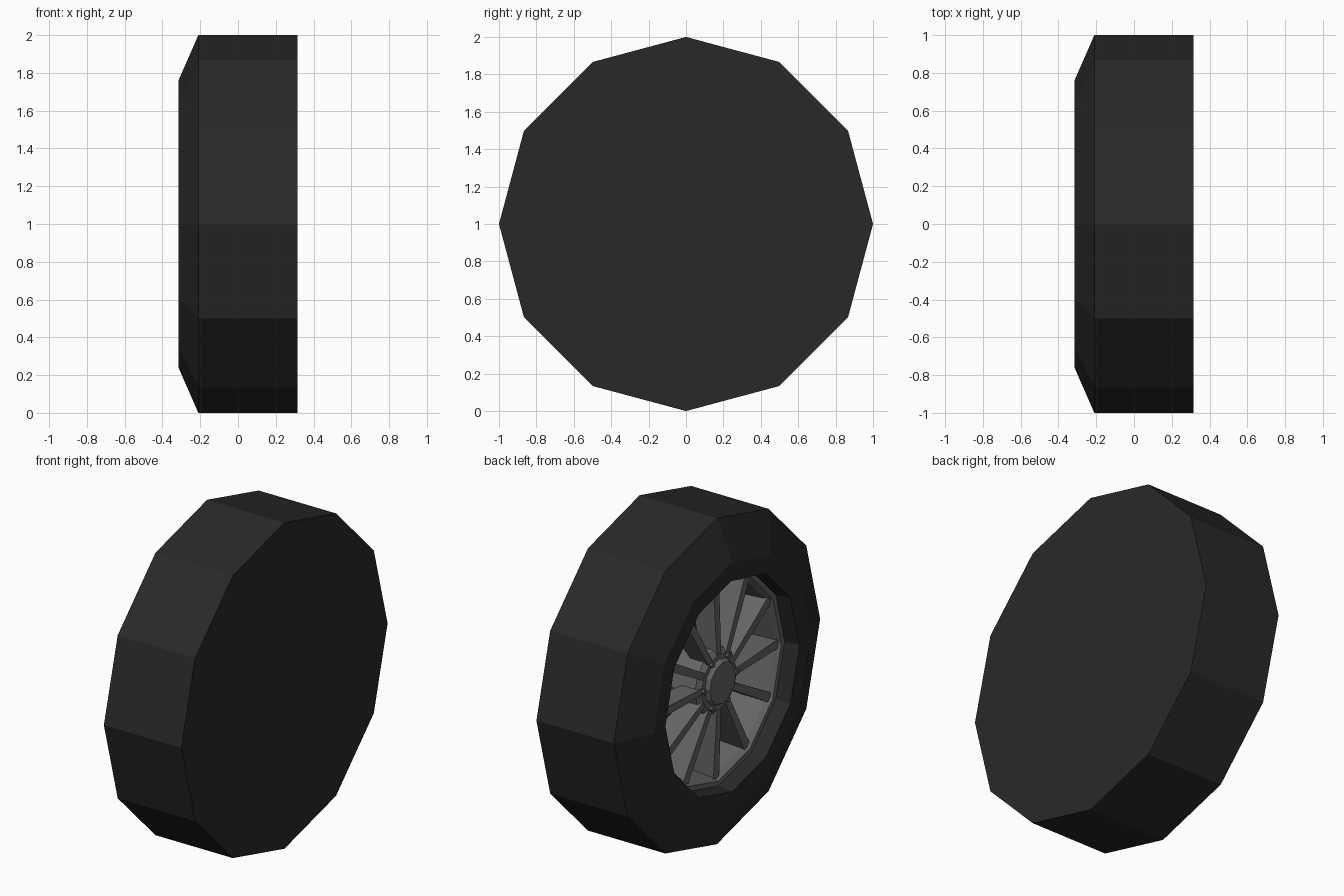
import bpy, bmesh, math

if "Cube" in bpy.data.objects:
    bpy.data.objects.remove(bpy.data.objects["Cube"])

SIDES = 12


def material(name, v):
    m = bpy.data.materials.new(name)
    m.diffuse_color = (v, v, v, 1)
    m.use_nodes = True
    m.node_tree.nodes["Principled BSDF"].inputs["Base Color"].default_value = m.diffuse_color
    return m


rubber = material("rubber", 0.022)
metal = material("dark_metal", 0.13)


def finish(name, bm, mat):
    bmesh.ops.remove_doubles(bm, verts=bm.verts, dist=1e-5)
    bmesh.ops.recalc_face_normals(bm, faces=bm.faces)
    me = bpy.data.meshes.new(name)
    bm.to_mesh(me)
    bm.free()
    me.materials.append(mat)
    ob = bpy.data.objects.new(name, me)
    ob.location.z = 1
    bpy.context.collection.objects.link(ob)
    return ob


def lathe(name, profile, mat, closed=False, sides=SIDES):
    """Revolve (x, radius) points around the wheel axle (x axis)."""
    bm = bmesh.new()
    rings = []
    for x, r in profile:
        if r == 0:
            rings.append([bm.verts.new((x, 0, 0))] * sides)
        else:
            rings.append([bm.verts.new((x, r * math.sin(2 * math.pi * k / sides),
                                        r * math.cos(2 * math.pi * k / sides)))
                          for k in range(sides)])
    pairs = list(zip(rings, rings[1:]))
    if closed:
        pairs.append((rings[-1], rings[0]))
    for a, b in pairs:
        for k in range(sides):
            n = (k + 1) % sides
            bm.faces.new(list(dict.fromkeys((a[k], a[n], b[n], b[k]))))
    return finish(name, bm, mat)


# Tyre: closed flat inner side, bevelled outer sidewall and a deep well
lathe("tyre", [(.315, 0), (.315, 1), (-.21, 1), (-.315, .76), (-.315, .65),
               (-.21, .64), (.06, .62), (.06, 0)], rubber)

# Rim lip and barrel
lathe("rim", [(-.22, .645), (-.22, .61), (-.19, .59), (.05, .57), (.05, .62)],
      metal, closed=True)

# Hub body with a stepped centre cap
lathe("hub", [(.06, .2), (-.20, .2), (-.225, .17), (-.225, .14),
              (-.25, .125), (-.25, 0)], metal)

# Spokes: narrow front edge, deeper towards the rim
bm = bmesh.new()
for i in range(12):
    a = 2 * math.pi * i / 12
    s, c = math.sin(a), math.cos(a)

    def v(x, r, t):
        return bm.verts.new((x, r * s + t * c, r * c - t * s))
    ends = []
    for r, w, front, back in ((.15, .02, -.225, -.12), (.6, .028, -.205, -.02)):
        ends.append([v(front, r, -w), v(front, r, w), v(back, r, w), v(back, r, -w)])
    p, q = ends
    bm.faces.new(p)
    bm.faces.new(q[::-1])
    for k in range(4):
        n = (k + 1) % 4
        bm.faces.new((p[k], q[k], q[n], p[n]))
finish("spokes", bm, metal)

# Wheel nuts around the cap
bm = bmesh.new()
for i in range(6):
    a = 2 * math.pi * (i + .5) / 6
    made = bmesh.ops.create_cone(bm, cap_ends=True, segments=6, radius1=.016,
                                 radius2=.016, depth=.03)["verts"]
    for vert in made:
        x, y, z = vert.co
        vert.co = (z - .225, y + .155 * math.sin(a), x + .155 * math.cos(a))
finish("wheel_nuts", bm, metal)
